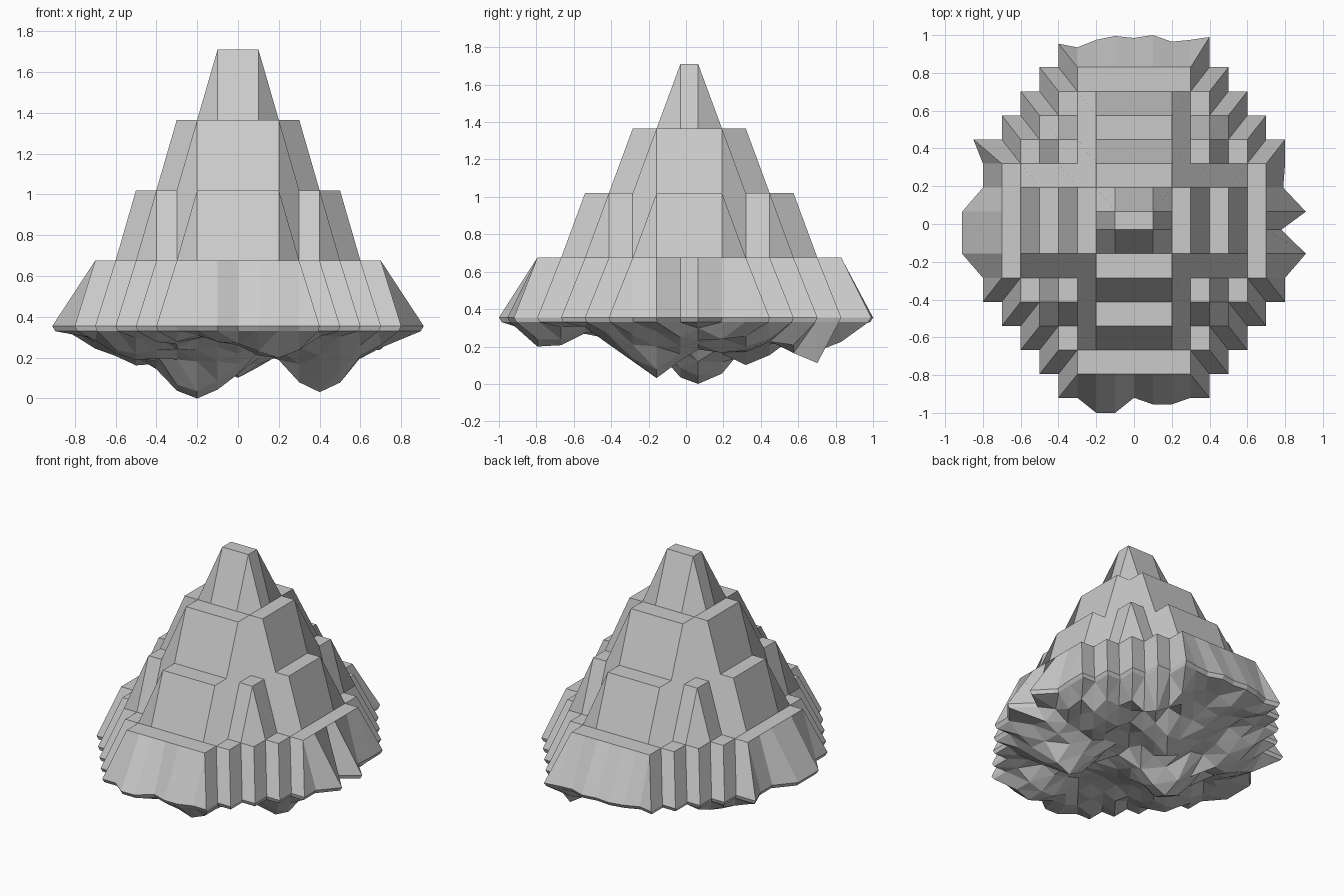
import bpy, math, random

if "Cube" in bpy.data.objects:
    bpy.data.objects.remove(bpy.data.objects["Cube"])

random.seed(4)

# Terrace steps: height, then (half-width in x cells, half-depth in y cells) boxes
STEPS = [
    (0.355, [(8, 3), (7, 4), (6, 5), (5, 6), (4, 7)]),
    (0.675, [(7, 2), (6, 3), (5, 4), (4, 5), (3, 6)]),
    (1.02, [(5, 1), (4, 3), (2, 4)]),
    (1.365, [(3, 1), (2, 2)]),
    (1.71, [(1, 0)]),
]
COLS = range(-8, 9)
ROWS = range(-8, 8)          # row -1 and row 0 lie either side of the middle


def depth_index(j):
    return j if j >= 0 else -j - 1


def height(i, j):
    z = None
    for level, boxes in STEPS:
        if any(abs(i) <= a and depth_index(j) <= b for a, b in boxes):
            z = level
    return z


# Irregular rim: bulges at the left, right, front and back
LEFT = {-2: -0.91, -1: -0.91, 0: -0.91, 3: -0.85}
RIGHT = {-2: 0.91, -1: 0.78, 0: 0.91, 1: 0.79}
FRONT = [-0.92, -0.92, -1.0, -1.0, -0.92, -0.955, -0.955, -0.92, -0.92]
BACK = [0.955, 0.935, 0.975, 0.995, 0.985, 1.0, 0.965, 0.975, 0.99]


def plan(i, j):
    k = depth_index(j)
    x = i * 0.1
    y = 0.0175 + math.copysign(0.0475 + 0.1275 * k, j + 0.5)
    if i == -8:
        x = LEFT.get(j, x)
    if i == 8:
        x = RIGHT.get(j, x)
    if k == 7:
        y = (BACK if j > 0 else FRONT)[i + 4]
    return x, y


# Hanging lumps of the underside: x, y, depth, radius
LUMPS = [(-0.2, 0.065, 0.31, 0.17), (0.4, -0.155, 0.24, 0.16),
         (0.2, -0.74, 0.14, 0.1), (0.4, 0.68, 0.21, 0.11),
         (-0.5, 0.3, 0.13, 0.16), (0.0, 0.33, 0.18, 0.17),
         (-0.45, -0.25, 0.1, 0.16), (0.45, 0.25, 0.13, 0.16)]


def underside(x, y):
    d = max(a * math.exp(-((x - u) ** 2 + (y - v) ** 2) / (2 * r * r))
            for u, v, a, r in LUMPS)
    d += random.uniform(0.0, 0.05)
    return max(0.0, 0.325 - d)


verts, faces, top, under = [], [], {}, {}
points = {(i, j): height(i, j) for i in COLS for j in ROWS
          if height(i, j) is not None}

# Vertices of the terraces and of the rock below
for (i, j), z in points.items():
    x, y = plan(i, j)
    rim = any((i + a, j + b) not in points
              for a in (-1, 0, 1) for b in (-1, 0, 1))
    top[i, j] = len(verts)
    verts.append((x, y, z))
    under[i, j] = len(verts)
    if rim:
        verts.append((x * 0.985, y * 0.985, 0.33))
    else:
        verts.append((x, y, underside(x, y)))

lowest = min(v[2] for v in verts)
verts = [(x, y, z if z >= 0.33 else 0.33 - (0.33 - z) * 0.33 / (0.33 - lowest))
         for x, y, z in verts]

# Cells above and below, then the thin lip between their open edges
edges = {}
for i, j in points:
    cell = [(i, j), (i + 1, j), (i + 1, j + 1), (i, j + 1)]
    if all(c in points for c in cell):
        up = [top[c] for c in cell]
        low = [under[c] for c in cell]
        # fold along the diagonal that runs outwards
        if (i + 0.5) * (j + 0.5) < 0:
            up = up[1:] + up[:1]
            low = low[1:] + low[:1]
        z = [points[c] for c in cell]
        if min(z) < 0.5 and abs(z[0] + z[2] - z[1] - z[3]) > 0.05:
            faces += [[up[0], up[1], up[2]], [up[0], up[2], up[3]]]
        else:
            faces.append(up)
        faces += [[low[2], low[1], low[0]], [low[3], low[2], low[0]]]
        for a, b in zip(cell, cell[1:] + cell[:1]):
            edges[a, b] = True
for a, b in edges:
    if (b, a) not in edges:
        faces.append([top[b], top[a], under[a], under[b]])

mesh = bpy.data.meshes.new("stepped_mountain")
mesh.from_pydata(verts, [], faces)
mesh.update()
mountain = bpy.data.objects.new("stepped_mountain", mesh)
bpy.context.collection.objects.link(mountain)
